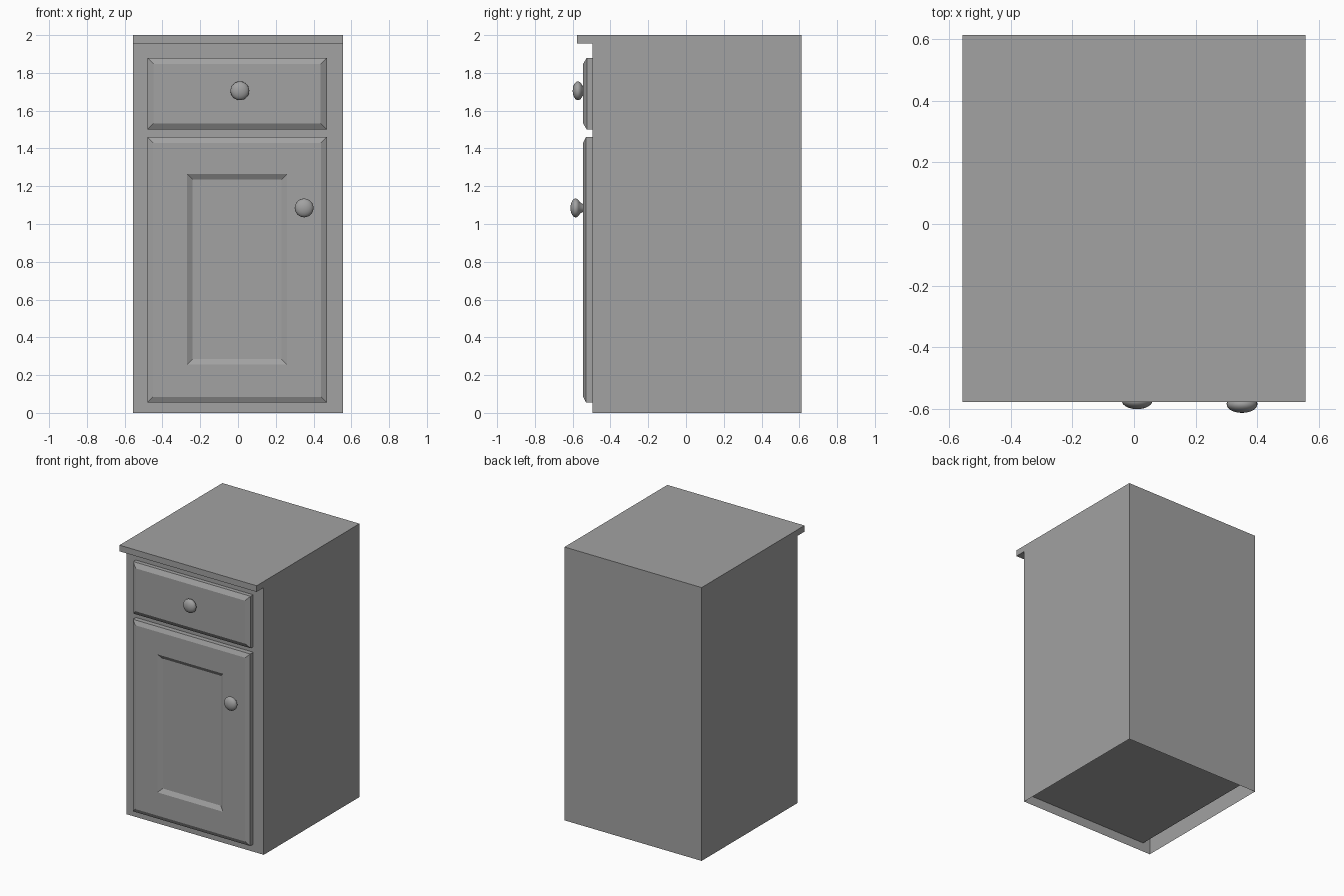
import bpy, bmesh, math

if "Cube" in bpy.data.objects:
    bpy.data.objects.remove(bpy.data.objects["Cube"], do_unlink=True)

# Single grey paint
grey = bpy.data.materials.new("grey paint")
grey.use_nodes = True
colour = (0.36, 0.36, 0.36, 1)
grey.diffuse_color = colour
grey.node_tree.nodes["Principled BSDF"].inputs["Base Color"].default_value = colour

HALF, FRONT, BACK = 0.555, -0.495, 0.612
FACE = -0.545


def finish(bm, name):
    bmesh.ops.recalc_face_normals(bm, faces=bm.faces)
    mesh = bpy.data.meshes.new(name)
    bm.to_mesh(mesh)
    bm.free()
    mesh.materials.append(grey)
    obj = bpy.data.objects.new(name, mesh)
    bpy.context.collection.objects.link(obj)
    return obj


def rings_panel(name, rings):
    """Rectangular rings (x0, x1, z0, z1, y) bridged in turn and capped at both ends."""
    bm = bmesh.new()
    loops = [[bm.verts.new((x, y, z)) for x, z in ((x0, z0), (x1, z0), (x1, z1), (x0, z1))]
             for x0, x1, z0, z1, y in rings]
    for a, b in zip(loops, loops[1:]):
        for i in range(4):
            j = (i + 1) % 4
            bm.faces.new((a[i], a[j], b[j], b[i]))
    bm.faces.new(loops[0])
    bm.faces.new(loops[-1])
    return finish(bm, name)


def inset(x0, x1, z0, z1, d, y):
    return (x0 + d, x1 - d, z0 + d, z1 - d, y)


# Cabinet shell: side profile with the overhanging top, open underneath
profile = [(FRONT, 0), (FRONT, 1.955), (-0.577, 1.955), (-0.577, 2), (BACK, 2), (BACK, 0)]
bm = bmesh.new()
left, right = [[bm.verts.new((x, y, z)) for y, z in profile] for x in (-HALF, HALF)]
for i in range(len(profile) - 1):
    bm.faces.new((left[i], left[i + 1], right[i + 1], right[i]))
bm.faces.new(left)
bm.faces.new(right)
finish(bm, "cabinet_body")

# Recessed floor, narrower than the shell
rings_panel("cabinet_floor", [(-0.495, 0.495, 0.065, 0.085, y) for y in (FRONT + 0.002, BACK - 0.002)])

# Drawer front with chamfered rim
drawer = (-0.48, 0.47, 1.5, 1.88)
rings_panel("drawer_front", [inset(*drawer, 0, FRONT), inset(*drawer, 0, -0.525),
                             inset(*drawer, 0.033, FACE)])

# Door with chamfered rim and sunken centre
door = (-0.48, 0.47, 0.055, 1.46)
centre = (-0.27, 0.26, 0.255, 1.265)
rings_panel("door", [inset(*door, 0, FRONT), inset(*door, 0, -0.53), inset(*door, 0.03, FACE),
                     inset(*centre, 0, FACE), inset(*centre, 0.03, FACE + 0.018)])

# Round knobs: lathed profile of radius against distance outward
def knob(name, x, z, tip):
    steps, depth, radius = 10, 0.028, 0.05
    mid = tip + depth
    path = [(0.018, FACE + 0.005)]
    for i in range(1, steps + 1):
        a = math.pi * (1 - i / steps) * 0.88
        path.append((radius * math.sin(a), mid - depth * math.cos(a)))
    bm = bmesh.new()
    verts = [bm.verts.new((r, y, 0)) for r, y in path]
    edges = [bm.edges.new(pair) for pair in zip(verts, verts[1:])]
    bmesh.ops.spin(bm, geom=verts + edges, cent=(0, 0, 0), axis=(0, 1, 0),
                   angle=math.tau, steps=24)
    bmesh.ops.remove_doubles(bm, verts=bm.verts, dist=0.0005)
    obj = finish(bm, name)
    obj.location = (x, 0, z)
    for p in obj.data.polygons:
        p.use_smooth = True


knob("drawer_knob", 0.01, 1.705, -0.6)
knob("door_knob", 0.35, 1.085, -0.612)
